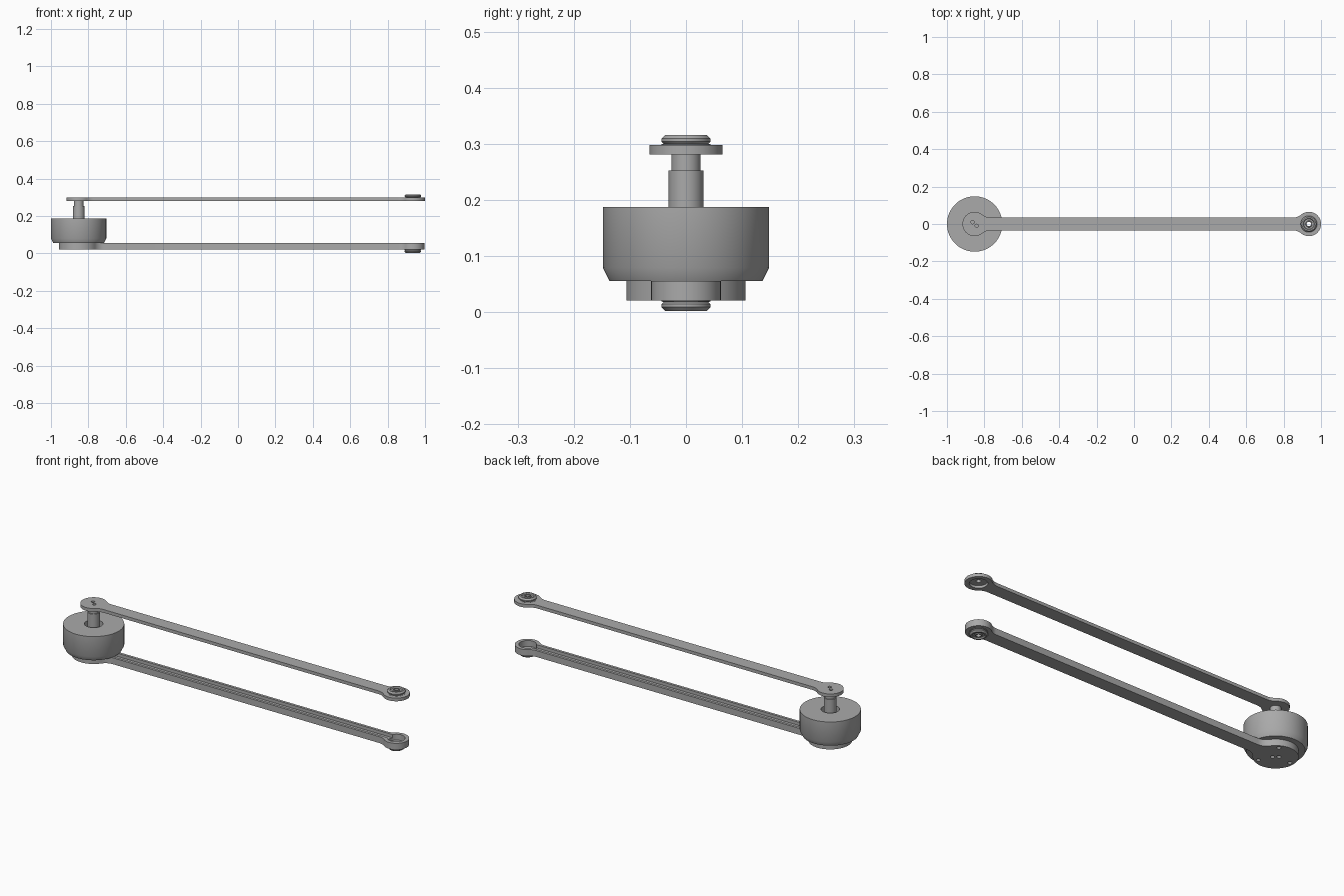
import bpy, bmesh
from math import sin, cos, pi, atan2, sqrt, radians
from mathutils import Matrix, Vector

cube = bpy.data.objects.get("Cube")
if cube:
    bpy.data.objects.remove(cube)

grey = bpy.data.materials.new("machined grey")
grey.use_nodes = True
grey.diffuse_color = (0.4, 0.4, 0.4, 1)
grey.node_tree.nodes["Principled BSDF"].inputs["Base Color"].default_value = (0.4, 0.4, 0.4, 1)

MOTOR_X, EYE_X = -0.852, 0.935
SCREW = Vector((-0.011, 0.010))


def finish(name, bm):
    bmesh.ops.recalc_face_normals(bm, faces=bm.faces)
    mesh = bpy.data.meshes.new(name)
    bm.to_mesh(mesh)
    bm.free()
    mesh.materials.append(grey)
    obj = bpy.data.objects.new(name, mesh)
    bpy.context.collection.objects.link(obj)
    return obj


def smooth(obj):
    bpy.ops.object.select_all(action="DESELECT")
    obj.select_set(True)
    bpy.context.view_layer.objects.active = obj
    bpy.ops.object.shade_smooth_by_angle(angle=radians(30))


def lathe(name, x, profile, closed=True, steps=64):
    """Spin an (r, z) profile around a vertical axis at x."""
    bm = bmesh.new()
    verts = [bm.verts.new((r, 0, z)) for r, z in profile]
    edges = [bm.edges.new(p) for p in zip(verts, verts[1:])]
    if closed:
        edges.append(bm.edges.new((verts[-1], verts[0])))
    bmesh.ops.spin(bm, geom=verts + edges, cent=(0, 0, 0), axis=(0, 0, 1),
                   angle=2 * pi, steps=steps, use_duplicate=False)
    bmesh.ops.remove_doubles(bm, verts=bm.verts, dist=1e-5)
    bmesh.ops.translate(bm, verts=bm.verts, vec=(x, 0, 0))
    obj = finish(name, bm)
    smooth(obj)
    return obj


def arm_end(R, hw, f, n=32):
    """Half-round lug blended into a bar of half width hw running to +x."""
    d = sqrt((R + f) ** 2 - (hw + f) ** 2)
    a = atan2(hw + f, d)
    half = []
    for i in range(9):
        t = -pi / 2 + (a - pi / 2) * i / 8
        half.append((d + f * cos(t), hw + f + f * sin(t)))
    half += [(R * cos(a + (pi - a) * i / n), R * sin(a + (pi - a) * i / n))
             for i in range(1, n + 1)]
    return half + [(x, -y) for x, y in reversed(half[:-1])]


def arm(name, R_motor, R_eye, hw, z0, z1):
    pts = [(MOTOR_X + x, y) for x, y in arm_end(R_motor, hw, 0.06)]
    pts += [(EYE_X - x, -y) for x, y in arm_end(R_eye, hw, 0.06)]
    bm = bmesh.new()
    face = bm.faces.new([bm.verts.new((x, y, z0)) for x, y in pts])
    up = bmesh.ops.extrude_face_region(bm, geom=[face])["geom"]
    bmesh.ops.translate(bm, vec=(0, 0, z1 - z0),
                        verts=[v for v in up if isinstance(v, bmesh.types.BMVert)])
    return finish(name, bm)


def drill(x, y, r, z0, z1, n=24):
    bm = bmesh.new()
    bmesh.ops.create_cone(bm, cap_ends=True, segments=n, radius1=r, radius2=r, depth=z1 - z0,
                          matrix=Matrix.Translation((x, y, (z0 + z1) / 2)))
    return finish("cutter", bm)


def slot(x0, x1, hw, z0, z1):
    bm = bmesh.new()
    bmesh.ops.create_cube(bm, size=1, matrix=Matrix.Translation(((x0 + x1) / 2, 0, (z0 + z1) / 2))
                          @ Matrix.Diagonal((x1 - x0, 2 * hw, z1 - z0, 1)))
    return finish("cutter", bm)


def cut(obj, cutters):
    for c in cutters:
        c.hide_render = True
        m = obj.modifiers.new("cut", "BOOLEAN")
        m.operation, m.solver, m.object = "DIFFERENCE", "EXACT", c
    bpy.context.view_layer.update()
    deps = bpy.context.evaluated_depsgraph_get()
    mesh = bpy.data.meshes.new_from_object(obj.evaluated_get(deps))
    obj.modifiers.clear()
    obj.data = mesh
    for c in cutters:
        bpy.data.objects.remove(c)
    smooth(obj)


# Lower arm: channelled bar, open eye, three bolt holes and a screw pair
lower = arm("lower_arm", 0.106, 0.062, 0.035, 0.021, 0.055)
cutters = [drill(EYE_X, 0, 0.043, 0, 0.1, 48), slot(-0.735, EYE_X - 0.02, 0.021, 0.038, 0.1)]
for k in range(3):
    t = radians(60 + 120 * k)
    cutters.append(drill(MOTOR_X + 0.085 * cos(t), 0.085 * sin(t), 0.010, 0, 0.045))
cutters += [drill(MOTOR_X + s * SCREW.x, s * SCREW.y, 0.010, 0, 0.045) for s in (-1, 1)]
cut(lower, cutters)

# Upper arm: thin plate with an eye and a screw pair over the shaft
upper = arm("upper_arm", 0.065, 0.065, 0.035, 0.281, 0.298)
cut(upper, [drill(EYE_X, 0, 0.043, 0.2, 0.4, 48)]
    + [drill(MOTOR_X + s * SCREW.x, s * SCREW.y, 0.009, 0.288, 0.4) for s in (-1, 1)])

# Motor housing with chamfered base and a shaft well
lathe("motor_housing", MOTOR_X, [
    (0, 0.055), (0.136, 0.055), (0.148, 0.079), (0.148, 0.187),
    (0.045, 0.187), (0.045, 0.13), (0, 0.13)], closed=False)

# Stepped shaft
lathe("motor_shaft", MOTOR_X, [
    (0, 0.13), (0.031, 0.13), (0.031, 0.252), (0.026, 0.252),
    (0.026, 0.281), (0, 0.281)], closed=False, steps=48)

# Flanged bearings, mirrored about the outer face of each arm eye
for name, face, s in (("upper_bearing", 0.298, 1), ("lower_bearing", 0.020, -1)):
    lathe(name, EYE_X, [(r, face + s * h) for r, h in (
        (0.012, -0.004), (0.044, -0.004), (0.044, 0.001), (0.040, 0.002), (0.044, 0.006),
        (0.044, 0.011), (0.037, 0.018), (0.030, 0.018), (0.027, 0.012),
        (0.018, 0.012), (0.016, 0.016), (0.012, 0.016))], steps=48)
